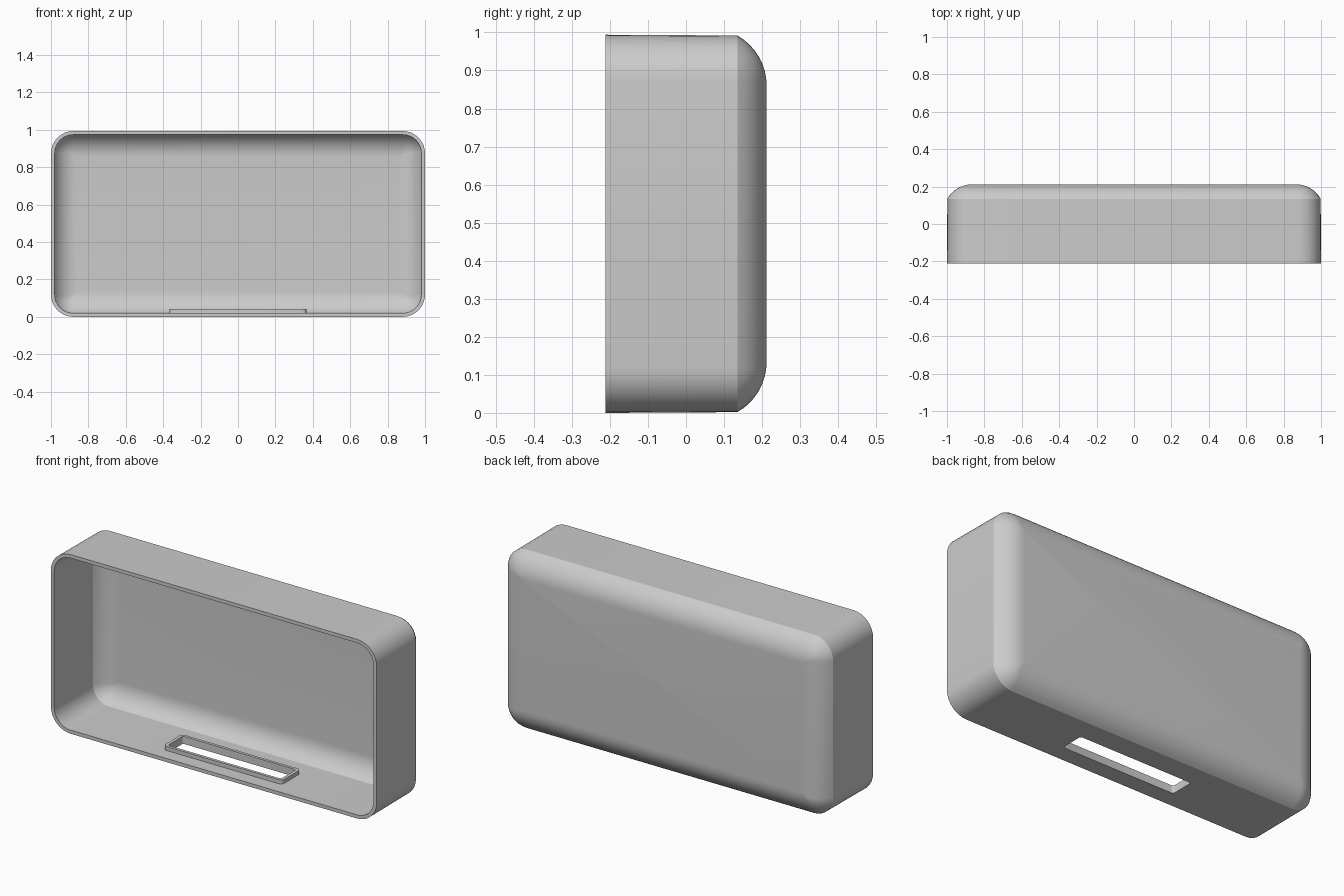
import bpy, bmesh, math

if "Cube" in bpy.data.objects:
    bpy.data.objects.remove(bpy.data.objects["Cube"])

TOP = 0.994          # overall height
WALL = 0.02          # shell thickness


def rounded_rect(hw, hh, r, seg=8):
    """2D rounded rectangle outline centred on the origin."""
    pts = []
    for i, (sx, sy) in enumerate([(1, 1), (-1, 1), (-1, -1), (1, -1)]):
        for k in range(seg + 1):
            a = math.pi / 2 * (i + k / seg)
            pts.append((sx * (hw - r) + r * math.cos(a),
                        sy * (hh - r) + r * math.sin(a)))
    return pts


def loft(name, rings, cap_start=False, cap_end=False, closed=False):
    """Skin a list of equal-length 3D rings into one object."""
    bm = bmesh.new()
    loops = [[bm.verts.new(p) for p in ring] for ring in rings]
    pairs = list(zip(loops, loops[1:]))
    if closed:
        pairs.append((loops[-1], loops[0]))
    for a, b in pairs:
        n = len(a)
        for i in range(n):
            j = (i + 1) % n
            bm.faces.new((a[i], a[j], b[j], b[i]))
    if cap_start:
        bm.faces.new(loops[0])
    if cap_end:
        bm.faces.new(loops[-1])
    bmesh.ops.recalc_face_normals(bm, faces=bm.faces[:])
    me = bpy.data.meshes.new(name)
    bm.to_mesh(me)
    bm.free()
    ob = bpy.data.objects.new(name, me)
    bpy.context.collection.objects.link(ob)
    return ob


def shell_ring(inset, y):
    pts = rounded_rect(1 - inset, TOP / 2 - inset, max(0.12 - inset, 0.006))
    return [(x, y, z + TOP / 2) for x, z in pts]


def slot_ring(hw, hd, r, z):
    return [(x, y - 0.053, z) for x, y in rounded_rect(hw, hd, r, 4)]


def back_arc(base, y0, y1, width, n=8):
    """Insets and depths of the arc that meets the flat back tangentially."""
    h = y1 - y0
    rad = (width ** 2 + h ** 2) / (2 * h)
    a0 = math.asin(width / rad)
    out = []
    for k in range(n + 1):
        a = a0 * (1 - k / n)
        out.append((base + width - rad * math.sin(a),
                    y1 - rad + rad * math.cos(a)))
    return out


# case shell: outer skin front to back, then inner skin
outer = [(0, -0.212)] + back_arc(0.002, 0.135, 0.212, 0.132)
inner = [(WALL, -0.212)] + back_arc(WALL + 0.002, 0.125, 0.192, 0.115)
profile = outer[::-1] + inner
case = loft("case_shell", [shell_ring(i, y) for i, y in profile], True, True)

# slot through the floor
cutter = loft("slot_cutter", [slot_ring(0.347, 0.066, 0.012, -0.1),
                              slot_ring(0.347, 0.066, 0.012, 0.1)], True, True)
cutter.hide_render = True
mod = case.modifiers.new("slot", 'BOOLEAN')
mod.object = cutter
mod.operation = 'DIFFERENCE'
mod.solver = 'EXACT'
bpy.context.view_layer.objects.active = case
case.select_set(True)
bpy.ops.object.modifier_apply(modifier="slot")
bpy.data.objects.remove(cutter)

# raised lip around the slot
lip = loft("slot_lip", [slot_ring(0.365, 0.082, 0.02, WALL),
                        slot_ring(0.365, 0.082, 0.02, 0.043),
                        slot_ring(0.347, 0.066, 0.012, 0.043),
                        slot_ring(0.347, 0.066, 0.012, WALL)], closed=True)

# smooth shading with sharp rims
for ob in (case, lip):
    bpy.ops.object.select_all(action='DESELECT')
    ob.select_set(True)
    bpy.context.view_layer.objects.active = ob
    bpy.ops.object.shade_smooth_by_angle(angle=math.radians(25))
